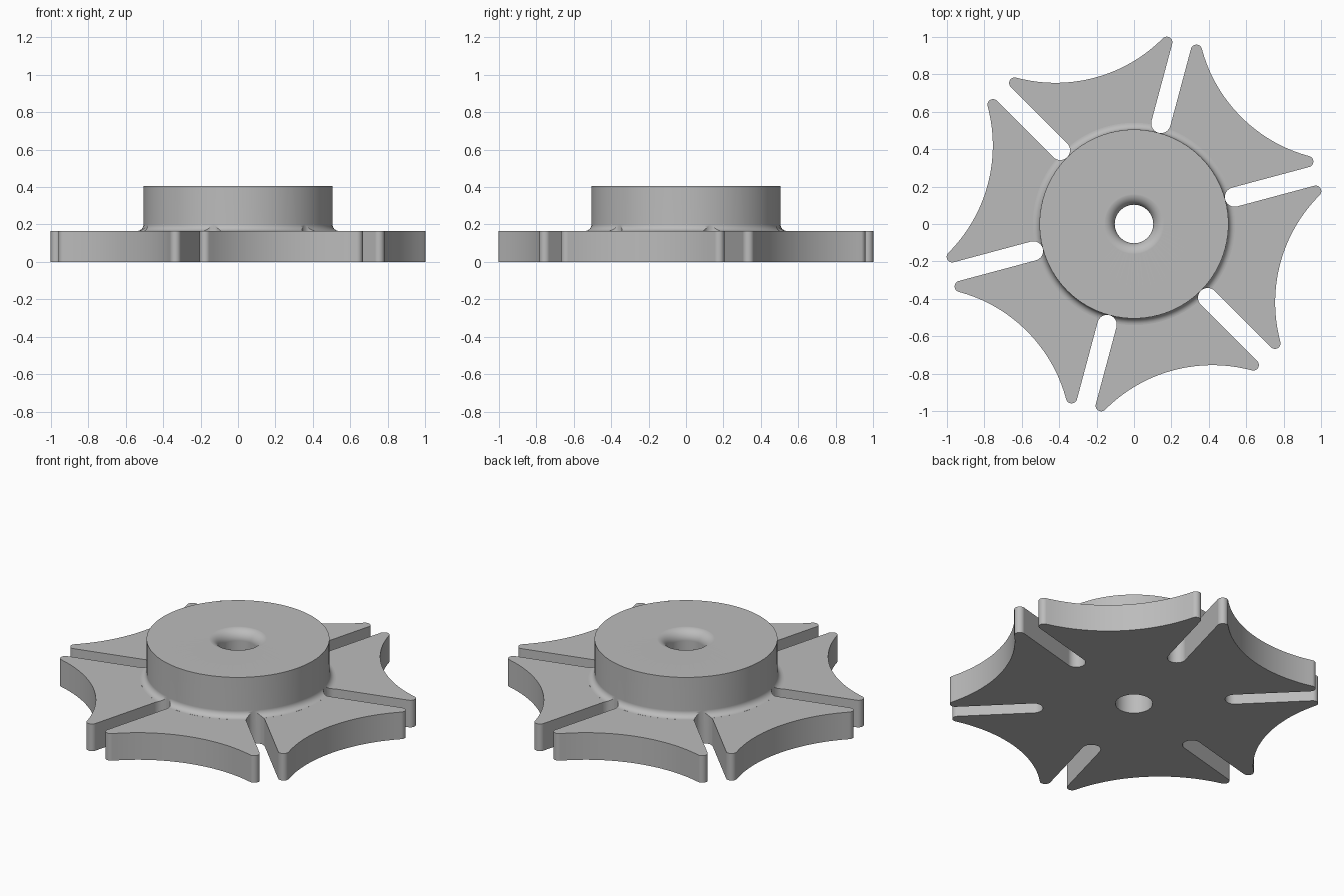
import bpy, bmesh, math
from mathutils import Vector, Matrix

if "Cube" in bpy.data.objects:
    bpy.data.objects.remove(bpy.data.objects["Cube"])

PLATE_TOP, HUB_TOP = 0.165, 0.405
HUB_R, BORE_R = 0.505, 0.103
SLOT_W, SLOT_END = 0.052, 0.557      # half width, centre of the round slot end
ARC_D, ARC_R, TIP_R = 1.62, 0.81, 0.03


def finish(bm, name):
    bmesh.ops.recalc_face_normals(bm, faces=bm.faces)
    mesh = bpy.data.meshes.new(name)
    bm.to_mesh(mesh)
    bm.free()
    obj = bpy.data.objects.new(name, mesh)
    bpy.context.collection.objects.link(obj)
    return obj


def prism(bm, outline, z0, z1):
    face = bm.faces.new([bm.verts.new((x, y, z0)) for x, y in outline])
    new = bmesh.ops.extrude_face_region(bm, geom=[face])["geom"]
    verts = [v for v in new if isinstance(v, bmesh.types.BMVert)]
    bmesh.ops.translate(bm, vec=(0, 0, z1 - z0), verts=verts)


def lathe(profile, name, steps=96):
    bm = bmesh.new()
    verts = [bm.verts.new((r, 0, z)) for r, z in profile]
    edges = [bm.edges.new(pair) for pair in zip(verts, verts[1:])]
    bmesh.ops.spin(bm, geom=verts + edges, cent=(0, 0, 0), axis=(0, 0, 1),
                   angle=math.tau, steps=steps, use_merge=True)
    bmesh.ops.remove_doubles(bm, verts=bm.verts, dist=1e-5)
    return finish(bm, name)


def arc(cx, cy, r, a0, a1, n):
    return [(cx + r * math.cos(a0 + (a1 - a0) * i / n),
             cy + r * math.sin(a0 + (a1 - a0) * i / n)) for i in range(n + 1)]


def turn(points, degrees):
    m = Matrix.Rotation(math.radians(degrees), 2)
    return [tuple(m @ Vector(p)) for p in points]


# Star plate: half of one sector, with its slot lying along +x
cx, cy = ARC_D * math.cos(math.pi / 6), ARC_D * math.sin(math.pi / 6)
lat = SLOT_W + TIP_R
along = cx - math.sqrt((ARC_R + TIP_R) ** 2 - (cy - lat) ** 2)
to_arc = math.atan2(cy - lat, cx - along)
back = math.atan2(lat - cy, along - cx) + math.tau
middle = math.radians(210)
half = [(SLOT_END, 0.03), (along - 0.01, 0.03), (along - 0.01, 0.045)]
half += arc(along, lat, TIP_R, -math.pi / 2, to_arc, 10)
half += arc(cx, cy, ARC_R, back, middle, 16)[1:]
mirrored = [(x, -y) for x, y in reversed(half[:-1])]
outline = []
for k in range(6):
    outline += turn(mirrored + half, 15 + 60 * k)
bm = bmesh.new()
prism(bm, outline, 0, PLATE_TOP)
wheel = finish(bm, "slotted_wheel")

# Hub with a fillet at its foot
foot = arc(HUB_R + 0.036, PLATE_TOP + 0.036, 0.0358, -math.pi / 2, -math.pi, 8)
hub = lathe([(0, 0.05), (foot[0][0], 0.05)] + foot
            + [(HUB_R, HUB_TOP), (0, HUB_TOP)], "hub")

# Six round-ended slots
bm = bmesh.new()
slot = arc(SLOT_END, 0, SLOT_W, math.pi / 2, 1.5 * math.pi, 16)
slot += [(1.2, -SLOT_W), (1.2, SLOT_W)]
for k in range(6):
    prism(bm, turn(slot, 15 + 60 * k), -0.1, 0.39)
slots = finish(bm, "slot_cutter")

# Bore with a rounded mouth
mouth = arc(BORE_R + 0.06, HUB_TOP - 0.0598, 0.06, math.pi, math.pi / 2, 10)
bore = lathe([(0, -0.1), (BORE_R, -0.1)] + mouth
             + [(BORE_R + 0.06, 0.5), (0, 0.5)], "bore_cutter", 64)

bpy.context.view_layer.objects.active = wheel
wheel.select_set(True)
for tool, operation in ((hub, 'UNION'), (slots, 'DIFFERENCE'), (bore, 'DIFFERENCE')):
    mod = wheel.modifiers.new(tool.name, 'BOOLEAN')
    mod.operation, mod.object, mod.solver = operation, tool, 'EXACT'
    bpy.ops.object.modifier_apply(modifier=mod.name)
    bpy.data.objects.remove(tool)

# Plain grey finish
grey = bpy.data.materials.new("grey")
grey.diffuse_color = (0.5, 0.5, 0.5, 1)
grey.use_nodes = True
grey.node_tree.nodes["Principled BSDF"].inputs["Base Color"].default_value = grey.diffuse_color
wheel.data.materials.clear()
wheel.data.materials.append(grey)
for p in wheel.data.polygons:
    p.material_index = 0
bpy.ops.object.shade_smooth_by_angle(angle=math.radians(30))
normals = wheel.modifiers.new("normals", 'WEIGHTED_NORMAL')
normals.keep_sharp = True
